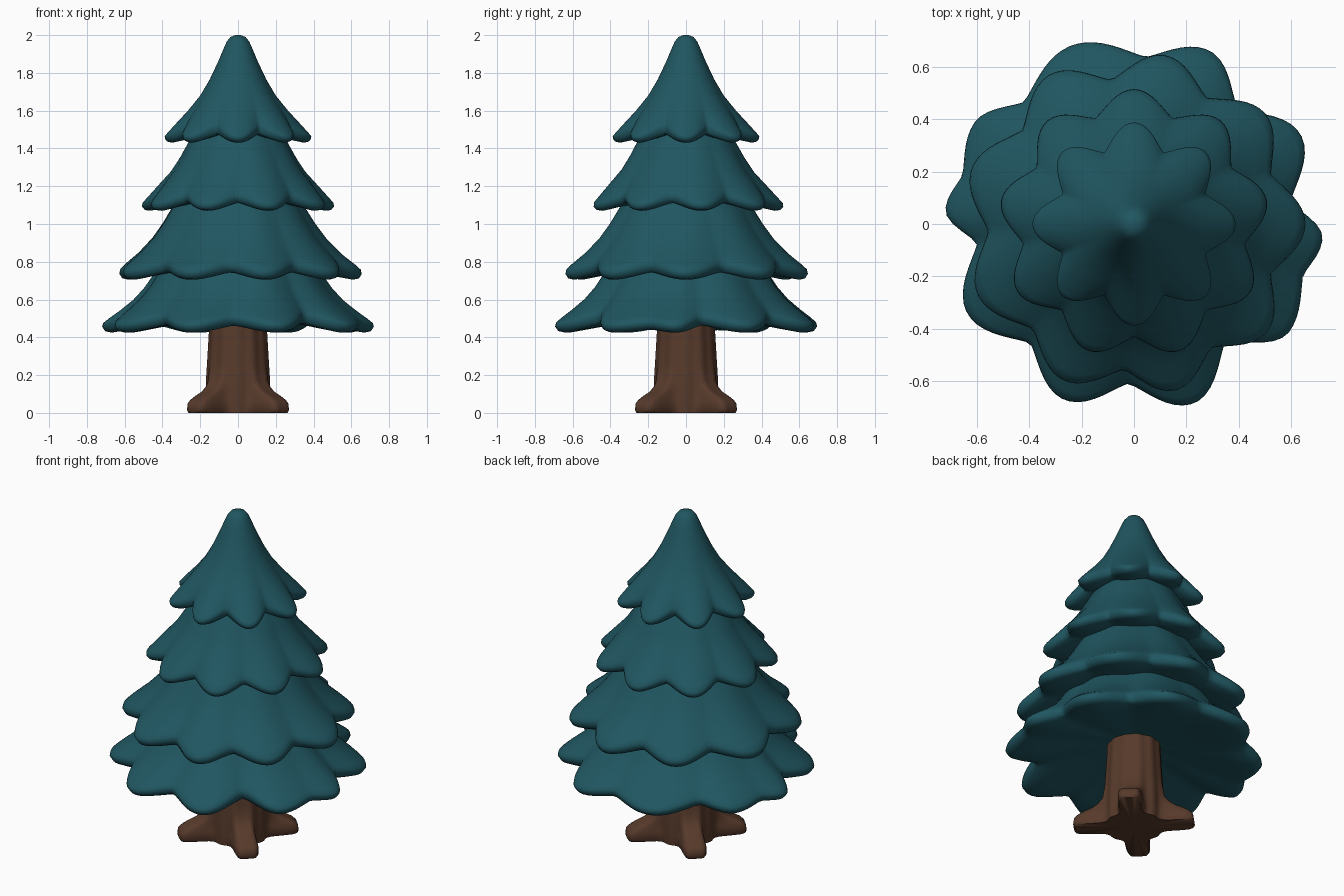
import bpy, bmesh, math

if "Cube" in bpy.data.objects:
    bpy.data.objects.remove(bpy.data.objects["Cube"])


def material(name, rgb):
    m = bpy.data.materials.new(name)
    m.diffuse_color = (*rgb, 1)
    m.use_nodes = True
    m.node_tree.nodes["Principled BSDF"].inputs["Base Color"].default_value = m.diffuse_color
    return m


TEAL = material("teal needles", (0.0145, 0.094, 0.120))
BROWN = material("brown bark", (0.095, 0.042, 0.024))
SEG = 144


def loft(name, rings, mat, sharp):
    """Skin closed rings of points and cap both ends."""
    bm = bmesh.new()
    rows = [[bm.verts.new(p) for p in ring] for ring in rings]
    n = len(rows[0])
    for a, b in zip(rows, rows[1:]):
        for i in range(n):
            j = (i + 1) % n
            bm.faces.new((a[i], a[j], b[j], b[i]))
    for row in (rows[0], rows[-1]):
        c = bm.verts.new((0, 0, sum(v.co.z for v in row) / n))
        for i in range(n):
            bm.faces.new((row[i], row[(i + 1) % n], c))
    bmesh.ops.recalc_face_normals(bm, faces=bm.faces)
    me = bpy.data.meshes.new(name)
    bm.to_mesh(me)
    bm.free()
    me.materials.append(mat)
    ob = bpy.data.objects.new(name, me)
    bpy.context.collection.objects.link(ob)
    bpy.ops.object.select_all(action='DESELECT')
    ob.select_set(True)
    bpy.context.view_layer.objects.active = ob
    bpy.ops.object.shade_smooth_by_angle(angle=math.radians(sharp))
    return ob


def gap_at(deg, notches):
    """0 in the middle of a lobe, rising to the notch weight at its ends."""
    ns = sorted(notches)
    ns = [(ns[-1][0] - 360, ns[-1][1])] + ns + [(ns[0][0] + 360, ns[0][1])]
    for (a, wa), (b, wb) in zip(ns, ns[1:]):
        if a <= deg <= b:
            u = (deg - a) / (b - a)
            s = math.sin(math.pi * u)
            g = 0.5 * (1 - s) + 0.5 * (1 - s * s)
            return g * (wa if u < 0.5 else wb)
    return 0


def tier(name, profile, notches, depth, lift):
    """Scalloped skirt: profile of (radius, height), outermost point = tips."""
    tip = max(r for r, z in profile)
    gaps = [gap_at(360 * i / SEG, notches) for i in range(SEG)]
    rings = []
    for r, z in profile:
        t = (r / tip) ** 2
        ring = []
        for i, gap in enumerate(gaps):
            a = 2 * math.pi * i / SEG
            rr = r * (1 - depth * gap * t)
            ring.append((rr * math.cos(a), rr * math.sin(a), z + lift * gap * t))
        rings.append(ring)
    loft(name, rings, TEAL, 80)


def even(*angles):
    return [(a, 1) for a in angles]


# Foliage tiers, bottom to top
tier("bottom_branches",
     [(0.25, 1.0), (0.36, 0.86), (0.45, 0.73), (0.50, 0.66), (0.56, 0.595),
      (0.63, 0.54), (0.69, 0.497), (0.717, 0.475), (0.722, 0.455), (0.705, 0.432),
      (0.67, 0.425), (0.55, 0.445), (0.38, 0.475), (0.12, 0.52)],
     [(8, 1), (48, 1.1), (86, 0.7), (132, 0.8), (164, 0.35), (187, 1),
      (229, 1), (268, 0.95), (308, 1.3), (343, 0.4)], 0.165, 0.045)
tier("lower_middle_branches",
     [(0.18, 1.35), (0.28, 1.2), (0.36, 1.08), (0.41, 1.0), (0.47, 0.92),
      (0.55, 0.84), (0.62, 0.785), (0.65, 0.758), (0.655, 0.735), (0.64, 0.712),
      (0.61, 0.705), (0.50, 0.725), (0.30, 0.76), (0.12, 0.79)],
     even(20, 60, 99, 140, 183, 226, 266, 302, 340), 0.15, 0.045)
tier("upper_middle_branches",
     [(0.10, 1.68), (0.19, 1.55), (0.265, 1.43), (0.31, 1.35), (0.36, 1.275),
      (0.43, 1.20), (0.49, 1.135), (0.513, 1.11), (0.515, 1.09), (0.50, 1.074),
      (0.47, 1.07), (0.38, 1.09), (0.22, 1.12), (0.10, 1.14)],
     even(*[30 + 40 * k for k in range(9)]), 0.165, 0.05)
tier("top_branches",
     [(0.015, 2.0), (0.04, 1.99), (0.06, 1.965), (0.08, 1.92), (0.105, 1.86),
      (0.15, 1.765), (0.20, 1.68), (0.265, 1.60), (0.33, 1.53), (0.375, 1.48),
      (0.388, 1.465), (0.386, 1.45), (0.375, 1.437), (0.35, 1.43), (0.28, 1.445),
      (0.16, 1.47), (0.08, 1.48)],
     even(*[22.5 + 45 * k for k in range(8)]), 0.24, 0.055)


# Trunk with four diagonal roots: (height, trunk radius, root reach)
def trunk_ring(z, base, reach, w):
    ring = []
    for i in range(SEG):
        a = 2 * math.pi * i / SEG
        d = (a % (math.pi / 2)) - math.pi / 4
        end = reach / math.cos(d)
        side = w / max(abs(math.sin(d)), 1e-3)
        root = (end ** -7 + side ** -7) ** (-1 / 7)  # rounded root end
        ridge = base * (1 + 0.02 * math.cos(12 * a))
        k = 45  # soft maximum blends the root into the trunk
        r = math.log(math.exp(k * root) + math.exp(k * ridge)) / k - 0.004
        ring.append((r * math.cos(a), r * math.sin(a), z))
    return ring


loft("trunk", [trunk_ring(*row) for row in [
    (0.0, 0.17, 0.335, 0.062), (0.015, 0.17, 0.343, 0.07), (0.05, 0.172, 0.338, 0.07),
    (0.07, 0.172, 0.318, 0.066), (0.09, 0.172, 0.282, 0.062), (0.11, 0.172, 0.24, 0.06),
    (0.135, 0.171, 0.20, 0.06), (0.17, 0.17, 0.155, 0.06), (0.25, 0.165, 0.11, 0.06),
    (0.35, 0.159, 0.10, 0.06), (0.45, 0.153, 0.09, 0.06), (0.58, 0.149, 0.08, 0.06)]],
    BROWN, 60)
